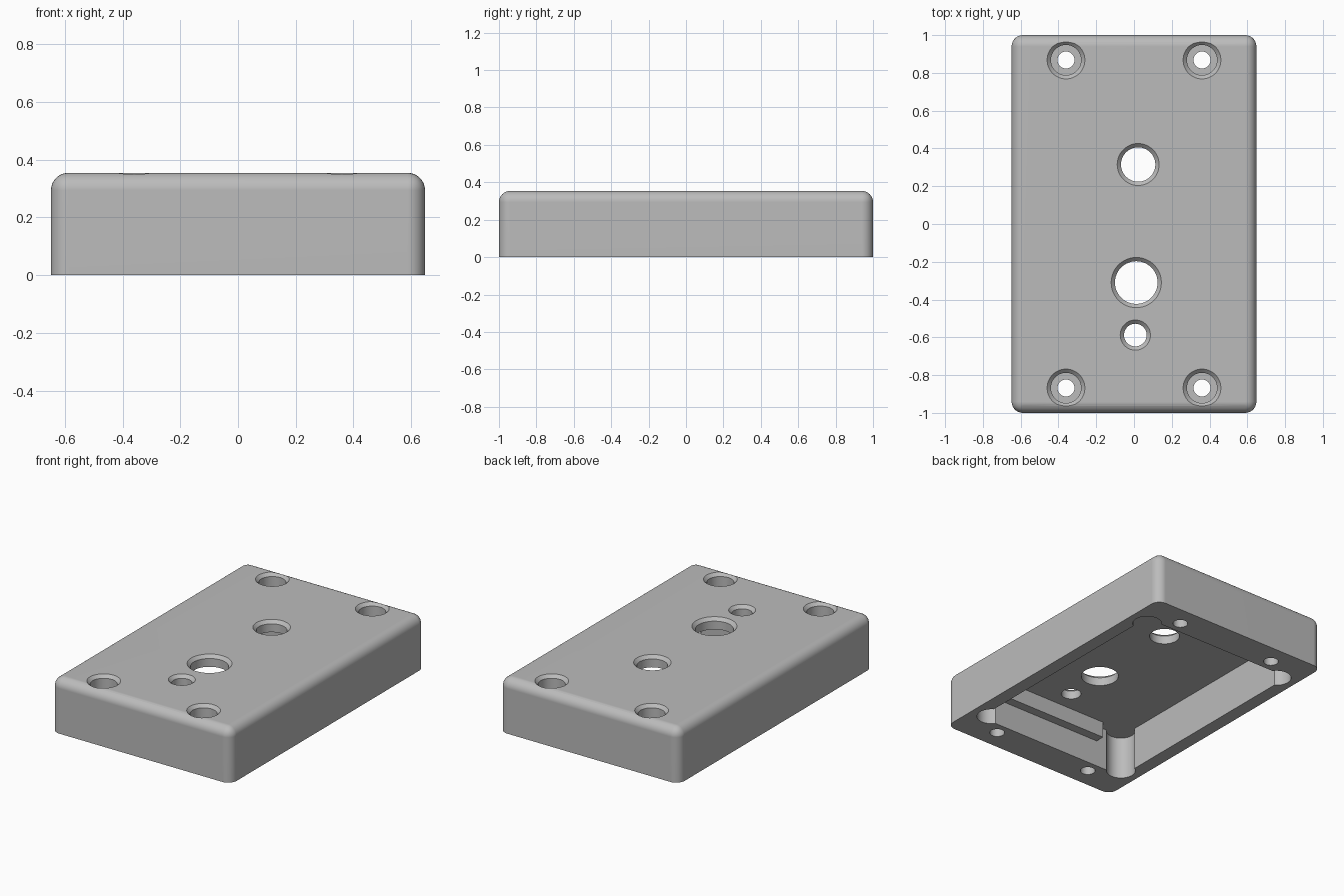
import bpy
import bmesh
import math

default = bpy.data.objects.get("Cube")
if default:
    bpy.data.objects.remove(default, do_unlink=True)

HALF_X, HALF_Y, HEIGHT = 0.648, 1.0, 0.354
FILLET = 0.06
CEILING = 0.28
CHAMFER = 0.02
BELOW = -0.1

grey = bpy.data.materials.new("grey_metal")
grey.use_nodes = True
colour = (0.5, 0.5, 0.5, 1)
grey.diffuse_color = colour
grey.node_tree.nodes["Principled BSDF"].inputs["Base Color"].default_value = colour


def add_object(name, bm):
    bmesh.ops.recalc_face_normals(bm, faces=bm.faces)
    mesh = bpy.data.meshes.new(name)
    bm.to_mesh(mesh)
    bm.free()
    mesh.materials.append(grey)
    obj = bpy.data.objects.new(name, mesh)
    bpy.context.collection.objects.link(obj)
    return obj


def box_mesh(x0, x1, y0, y1, z0, z1):
    bm = bmesh.new()
    bmesh.ops.create_cube(bm, size=1)
    for v in bm.verts:
        v.co.x = x1 if v.co.x > 0 else x0
        v.co.y = y1 if v.co.y > 0 else y0
        v.co.z = z1 if v.co.z > 0 else z0
    return bm


def turned(name, x, y, profile, sides=48):
    """Solid of revolution from (radius, height) pairs, bottom to top."""
    bm = bmesh.new()
    rings = []
    for r, z in profile:
        angles = [math.tau * i / sides for i in range(sides)]
        rings.append([bm.verts.new((x + r * math.cos(a), y + r * math.sin(a), z))
                      for a in angles])
    for low, high in zip(rings, rings[1:]):
        for i in range(sides):
            j = (i + 1) % sides
            bm.faces.new((low[i], low[j], high[j], high[i]))
    bm.faces.new(rings[0][::-1])
    bm.faces.new(rings[-1])
    return add_object(name, bm)


def combine(body, tool, operation):
    mod = body.modifiers.new(tool.name, "BOOLEAN")
    mod.operation = operation
    mod.solver = "EXACT"
    mod.object = tool
    bpy.context.view_layer.objects.active = body
    bpy.ops.object.modifier_apply(modifier=mod.name)
    bpy.data.objects.remove(tool, do_unlink=True)


# Outer block, rounded everywhere except around the open base
bm = box_mesh(-HALF_X, HALF_X, -HALF_Y, HALF_Y, 0, HEIGHT)
rounded = [e for e in bm.edges if any(v.co.z > 0 for v in e.verts)]
bmesh.ops.bevel(bm, geom=rounded, offset=FILLET, segments=8, profile=0.5,
                affect="EDGES", clamp_overlap=True)
enclosure = add_object("enclosure", bm)

# Hollow with relieved corners
cavity_x, cavity_y = 0.56, 0.787
combine(enclosure, add_object("cavity", box_mesh(
    -cavity_x, cavity_x, -cavity_y, cavity_y, BELOW, CEILING)), "DIFFERENCE")
for sx in (-1, 1):
    for sy in (-1, 1):
        combine(enclosure, turned("corner_relief", sx * 0.515, sy * 0.738,
                                  [(0.088, BELOW), (0.088, CEILING)]), "DIFFERENCE")

# Ledge under the ceiling at each end
for side in (-1, 1):
    ys = sorted((side * (cavity_y + 0.02), side * (cavity_y - 0.06)))
    combine(enclosure, add_object("ledge", box_mesh(
        -0.364, 0.364, ys[0], ys[1], 0.175, CEILING + 0.02)), "UNION")

# Counterbored screw holes in the corners
rim = HEIGHT - CHAMFER
for sx in (-1, 1):
    for sy in (-1, 1):
        bore = [(0.045, BELOW), (0.045, 0.25), (0.08, 0.25), (0.08, rim),
                (0.1, HEIGHT), (0.1, HEIGHT + 0.1)]
        combine(enclosure, turned("screw_hole", sx * 0.36, sy * 0.868, bore), "DIFFERENCE")

# Chamfered control holes along the middle
for x, y, r in ((0.022, 0.315, 0.091), (0.012, -0.31, 0.113), (0.007, -0.588, 0.06)):
    wide = r + CHAMFER
    hole = [(r, 0.1), (r, rim), (wide, HEIGHT), (wide, HEIGHT + 0.1)]
    combine(enclosure, turned("control_hole", x, y, hole), "DIFFERENCE")

# Smooth rounded surfaces, keep machined edges crisp
bpy.ops.object.select_all(action="DESELECT")
enclosure.select_set(True)
bpy.context.view_layer.objects.active = enclosure
bpy.ops.object.shade_smooth_by_angle(angle=math.radians(30))
weighted = enclosure.modifiers.new("even_shading", "WEIGHTED_NORMAL")
weighted.keep_sharp = True
